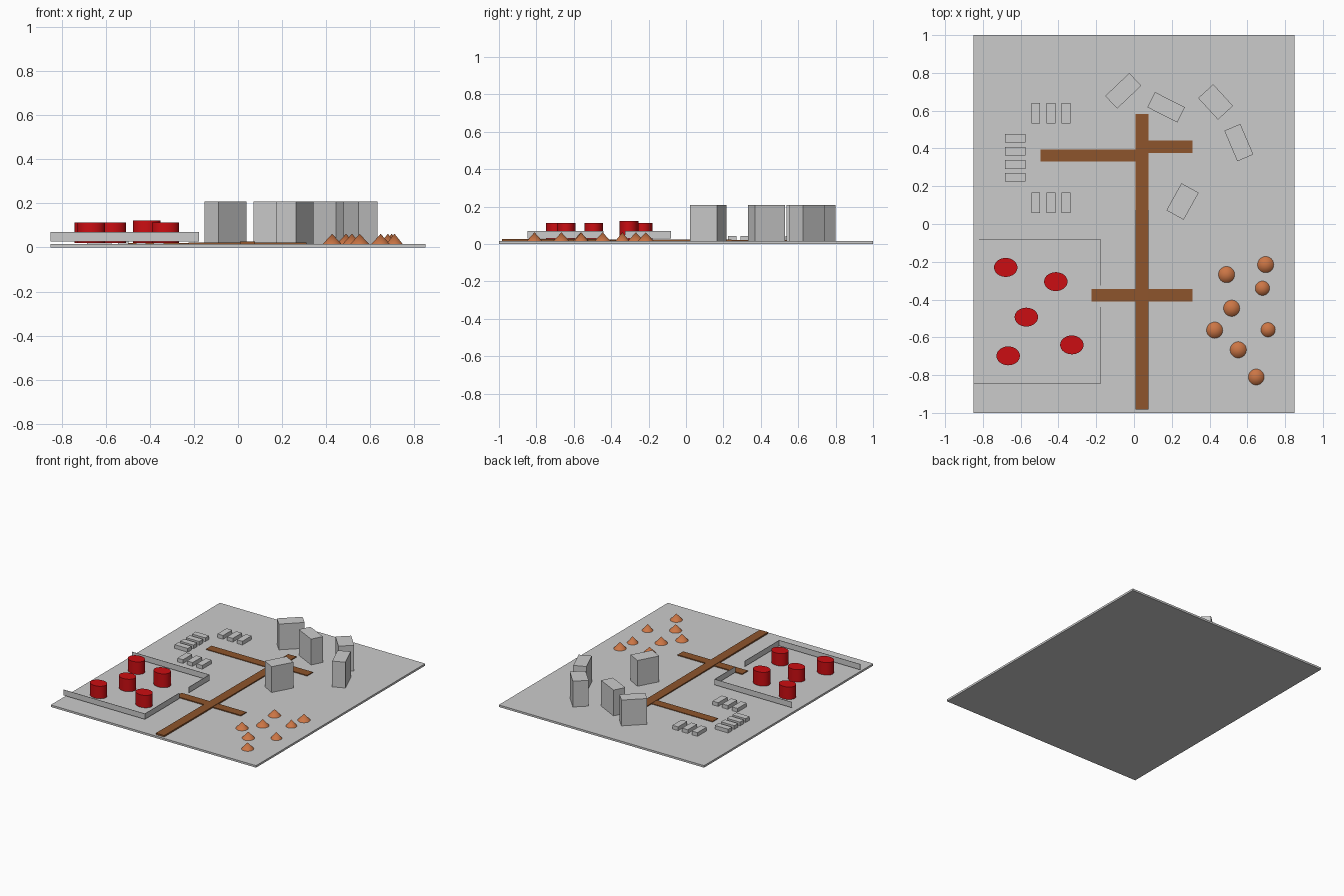
import bpy, bmesh
from math import radians, atan2
from mathutils import Matrix

if "Cube" in bpy.data.objects:
    bpy.data.objects.remove(bpy.data.objects["Cube"])


def material(name, rgb):
    m = bpy.data.materials.new(name)
    m.diffuse_color = (*rgb, 1)
    m.use_nodes = True
    m.node_tree.nodes["Principled BSDF"].inputs["Base Color"].default_value = m.diffuse_color
    return m


RED = material("red", (0.6, 0.004, 0.006))
BROWN = material("brown", (0.27, 0.09, 0.025))
ORANGE = material("orange", (0.6, 0.18, 0.06))
GROUND_Z = 0.015


def finish(bm, name, mat=None):
    mesh = bpy.data.meshes.new(name)
    bm.to_mesh(mesh)
    bm.free()
    ob = bpy.data.objects.new(name, mesh)
    bpy.context.collection.objects.link(ob)
    if mat:
        mesh.materials.append(mat)
    return ob


def box(name, x, y, sx, sy, z0, z1, angle=0, mat=None):
    bm = bmesh.new()
    bmesh.ops.create_cube(bm, size=1, matrix=Matrix.Diagonal((sx, sy, z1 - z0, 1)))
    ob = finish(bm, name, mat)
    ob.location = (x, y, (z0 + z1) / 2)
    ob.rotation_euler.z = radians(angle)
    return ob


def span(name, x0, x1, y0, y1, z0, z1, mat=None):
    return box(name, (x0 + x1) / 2, (y0 + y1) / 2, x1 - x0, y1 - y0, z0, z1, 0, mat)


def round_part(name, x, y, rx, ry, r_top, z0, z1, mat):
    bm = bmesh.new()
    bmesh.ops.create_cone(bm, cap_ends=True, segments=32, radius1=1, radius2=r_top, depth=1,
                          matrix=Matrix.Diagonal((rx, ry, z1 - z0, 1)))
    for f in bm.faces:
        f.smooth = len(f.verts) < 5
    for e in bm.edges:
        e.smooth = all(len(f.verts) < 5 for f in e.link_faces)
    ob = finish(bm, name, mat)
    ob.location = (x, y, (z0 + z1) / 2)


# Ground slab
span("ground", -0.85, 0.85, -1, 1, 0, GROUND_Z)

# Roads: one main street and its side streets
main = span("main_road", 0.008, 0.077, -0.983, 0.582, 0.013, 0.024, BROWN)
main.rotation_euler.x = -atan2(0.006, 1.56)
span("upper_left_road", -0.496, 0.02, 0.33, 0.395, 0.012, 0.02, BROWN)
span("upper_right_road", 0.06, 0.31, 0.375, 0.442, 0.012, 0.021, BROWN)
span("lower_road", -0.225, 0.31, -0.409, -0.344, 0.012, 0.022, BROWN)

# Tall blocks in an arc: x, y, length, width, angle
for i, (x, y, l, w, a) in enumerate([
        (-0.057, 0.705, 0.176, 0.092, 43.5), (0.17, 0.618, 0.178, 0.09, -27),
        (0.432, 0.646, 0.155, 0.108, -47.5), (0.555, 0.431, 0.176, 0.092, -67),
        (0.257, 0.119, 0.164, 0.104, 61)]):
    box(f"tall_block_{i + 1}", x, y, l, w, GROUND_Z, 0.208, a)

# Small huts around three sides of a yard
for i, x in enumerate((-0.52, -0.44, -0.36)):
    box(f"upper_hut_{i + 1}", x, 0.587, 0.047, 0.108, GROUND_Z, 0.043)
    box(f"lower_hut_{i + 1}", x, 0.113, 0.047, 0.108, GROUND_Z, 0.043)
for i, y in enumerate((0.455, 0.384, 0.315, 0.248)):
    box(f"left_hut_{i + 1}", -0.629, y, 0.11, 0.045, GROUND_Z, 0.043)

# Compound wall, raised a little off the ground, with an entrance gap
W0, W1, T = 0.028, 0.07, 0.003
span("back_wall", -0.82, -0.178, -0.08 - T, -0.08, W0, W1)
span("front_wall", -0.85, -0.178, -0.847, -0.847 + T, W0, W1)
span("gate_wall_back", -0.178 - T, -0.178, -0.325, -0.08, W0, W1)
span("gate_wall_front", -0.178 - T, -0.178, -0.847, -0.44, W0, W1)

# Red storage tanks
for i, (x, y, top) in enumerate([
        (-0.679, -0.23, 0.113), (-0.414, -0.305, 0.123), (-0.57, -0.493, 0.113),
        (-0.329, -0.64, 0.113), (-0.666, -0.698, 0.113)]):
    round_part(f"tank_{i + 1}", x, y, 0.062, 0.05, 1, 0.02, top, RED)

# Orange cone heaps
for i, (x, y, r) in enumerate([
        (0.49, -0.268, 0.043), (0.697, -0.215, 0.043), (0.68, -0.34, 0.038),
        (0.517, -0.446, 0.043), (0.427, -0.562, 0.043), (0.71, -0.56, 0.038),
        (0.552, -0.666, 0.043), (0.647, -0.81, 0.042)]):
    round_part(f"heap_{i + 1}", x, y, r, r, 0, GROUND_Z, 0.062, ORANGE)
